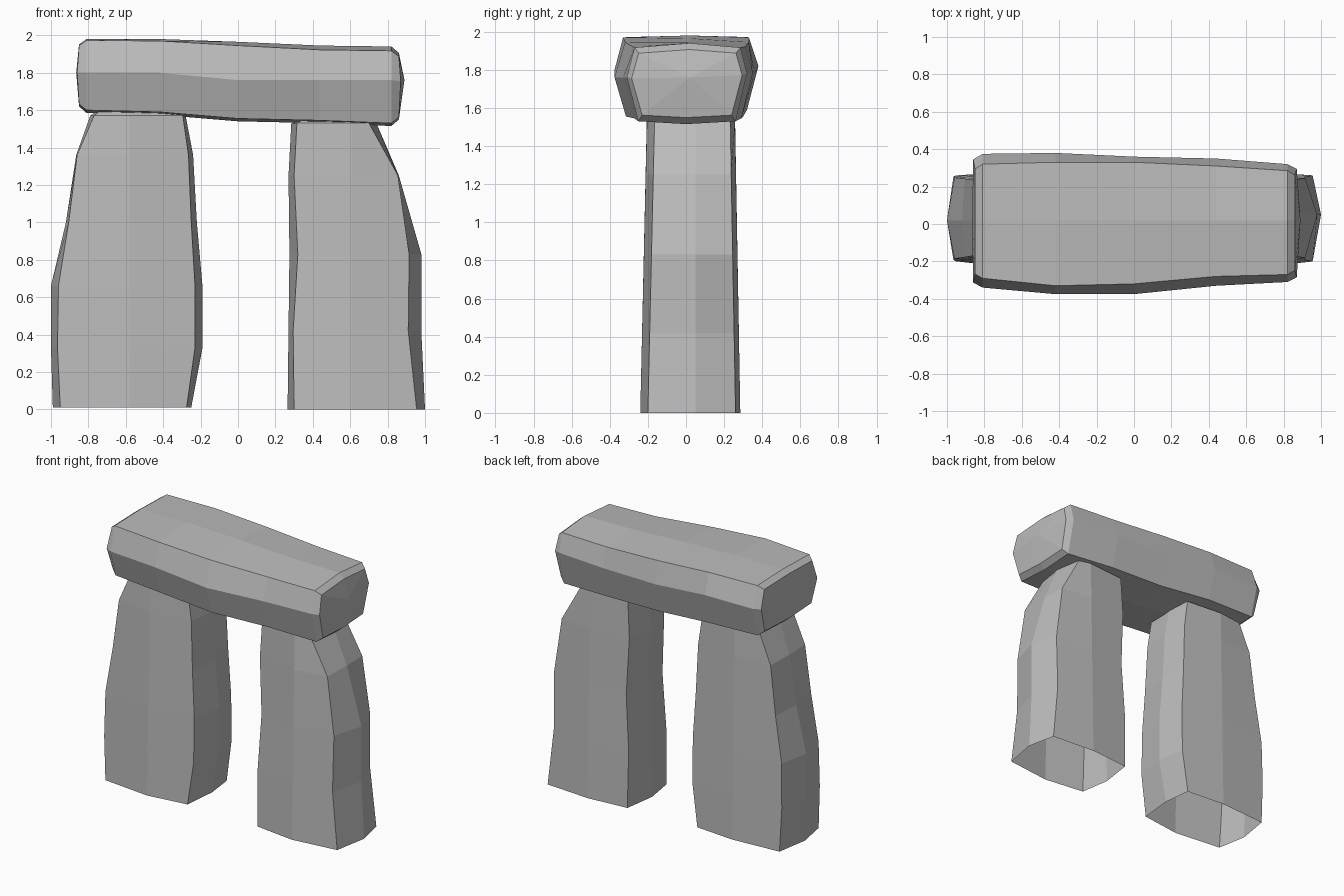
import bpy
import bmesh

cube = bpy.data.objects.get("Cube")
if cube:
    bpy.data.objects.remove(cube, do_unlink=True)

stone = bpy.data.materials.new("grey stone")
stone.use_nodes = True
colour = (0.5, 0.5, 0.5, 1)
stone.diffuse_color = colour
stone.node_tree.nodes["Principled BSDF"].inputs["Base Color"].default_value = colour


def loft(name, rings, start_tip=None, end_tip=None):
    """Skin closed rings of equal size; a tip closes an end with a fan."""
    bm = bmesh.new()
    loops = [[bm.verts.new(p) for p in ring] for ring in rings]
    count = len(rings[0])
    for a, b in zip(loops, loops[1:]):
        for i in range(count):
            j = (i + 1) % count
            bm.faces.new((a[i], a[j], b[j], b[i]))
    for tip, loop in ((start_tip, loops[0]), (end_tip, loops[-1])):
        if tip:
            centre = bm.verts.new(tip)
            for i in range(count):
                bm.faces.new((loop[i], loop[(i + 1) % count], centre))
    bmesh.ops.recalc_face_normals(bm, faces=bm.faces)
    mesh = bpy.data.meshes.new(name)
    bm.to_mesh(mesh)
    bm.free()
    mesh.materials.append(stone)
    obj = bpy.data.objects.new(name, mesh)
    bpy.context.collection.objects.link(obj)
    return obj


def upright_ring(z, left, left_corner, right_corner, right, middle, slim):
    """Eight-sided section: four corners and a bulging point on each side."""
    front, back = -0.2 + slim, 0.26 - slim * 0.8
    return [
        (left_corner, front, z), (middle, front - 0.04, z), (right_corner, front, z),
        (right, 0.05, z),
        (right_corner, back, z), (middle, back + 0.025, z), (left_corner, back, z),
        (left, 0.02, z),
    ]


def upright(name, middle, levels):
    height = levels[-1][0]
    rings = [upright_ring(*lv, middle, 0.035 * lv[0] / height) for lv in levels]
    # small shoulder hidden in the lintel
    crown = [(middle + (x - middle) * 0.8, y * 0.8, z + 0.03) for x, y, z in rings[-1]]
    # the foot stays open
    return loft(name, rings + [crown], end_tip=(middle, 0.02, height + 0.03))


# Standing stones: height, left bulge, left corner, right corner, right bulge
upright("right_upright", -0.58, [
    (0.01, -0.99, -0.95, -0.275, -0.25),
    (0.33, -1.0, -0.965, -0.23, -0.19),
    (0.66, -1.0, -0.96, -0.23, -0.19),
    (1.0, -0.92, -0.905, -0.25, -0.22),
    (1.36, -0.865, -0.86, -0.265, -0.24),
    (1.57, -0.79, -0.77, -0.295, -0.28),
])
upright("left_upright", 0.61, [
    (0, 0.265, 0.3, 0.955, 1.0),
    (0.42, 0.27, 0.295, 0.91, 0.98),
    (0.83, 0.275, 0.32, 0.915, 0.98),
    (1.25, 0.27, 0.3, 0.855, 0.86),
    (1.53, 0.285, 0.315, 0.7, 0.74),
])


def lintel_ring(x, top, drop, waist, bottom, front, front_top, back, back_top):
    """Section with a shallow top ridge, wide waist and shallow keel."""
    return [
        (x, front_top, top - drop), (x, 0.02, top), (x, back_top, top - drop),
        (x, back, waist + 0.02),
        (x, back - 0.06, bottom + 0.015), (x, 0, bottom), (x, front + 0.06, bottom + 0.015),
        (x, front, waist),
    ]


def end_ring(ring, shift, bulge, waist):
    """Chamfered copy of an outer section, with the waist pushed further out."""
    return [
        (x + shift + (bulge if i in (3, 7) else 0), y * 0.92, waist + (z - waist) * 0.84)
        for i, (x, y, z) in enumerate(ring)
    ]


# Capstone lying across both uprights
body = [lintel_ring(*s) for s in (
    (-0.81, 1.98, 0.008, 1.8, 1.585, -0.34, -0.29, 0.375, 0.32),
    (-0.42, 1.98, 0.01, 1.8, 1.575, -0.375, -0.33, 0.38, 0.33),
    (0, 1.965, 0.02, 1.76, 1.54, -0.375, -0.32, 0.36, 0.33),
    (0.44, 1.945, 0.023, 1.76, 1.53, -0.33, -0.28, 0.35, 0.31),
    (0.82, 1.94, 0.023, 1.76, 1.515, -0.31, -0.27, 0.32, 0.285),
)]
first = end_ring(body[0], -0.04, -0.01, 1.8)
last = end_ring(body[-1], 0.04, 0.01, 1.73)
loft("lintel", [first] + body + [last],
     start_tip=(-0.865, 0.02, 1.8), end_tip=(0.89, 0.02, 1.76))
